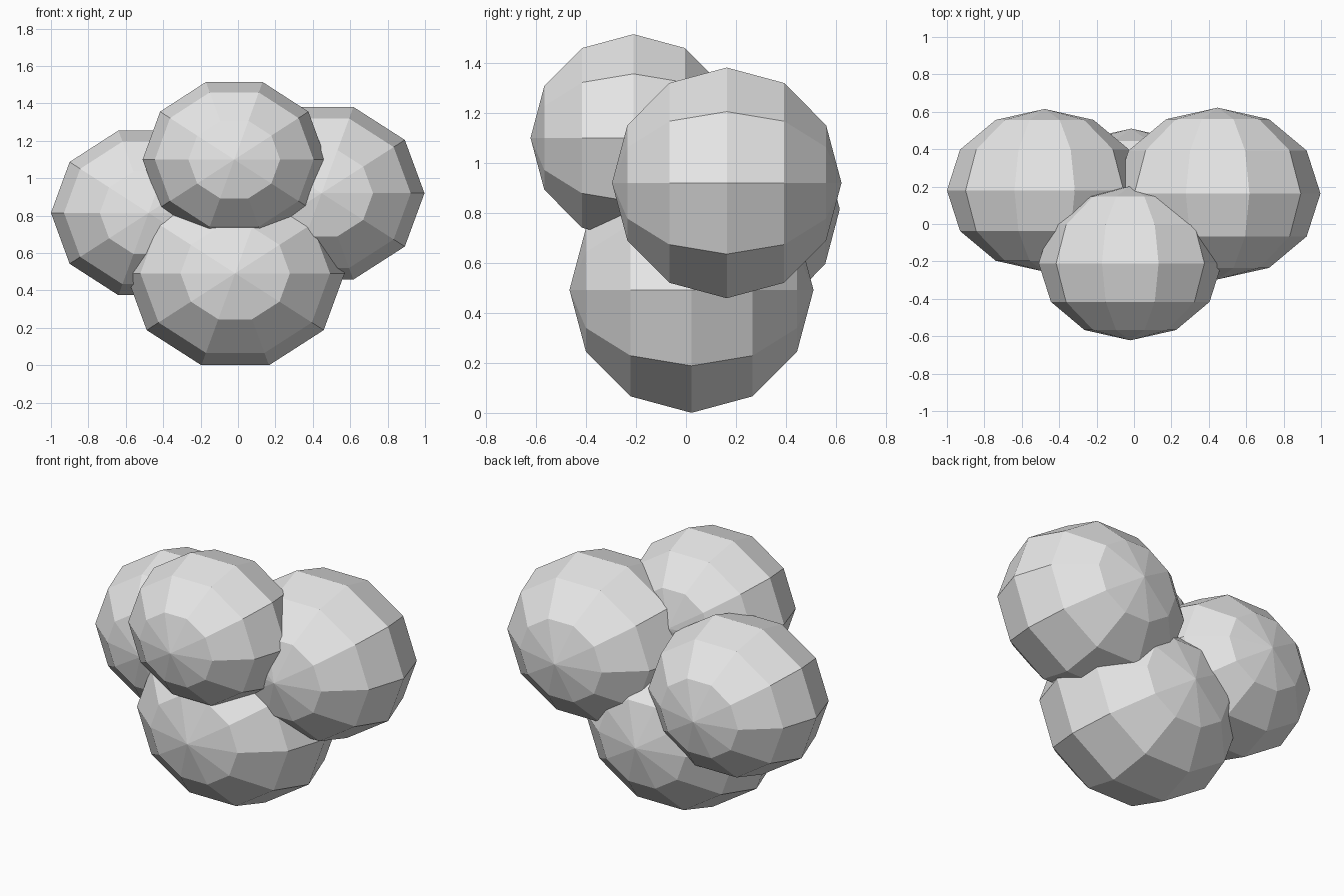
import bpy
import bmesh
from math import sin, cos, pi, tau
from mathutils import Matrix, Vector

cube = bpy.data.objects.get("Cube")
if cube:
    bpy.data.objects.remove(cube)

SEGMENTS = 10
RINGS = 6

# One plain grey material
grey = bpy.data.materials.new("plain grey")
grey.use_nodes = True
colour = (0.8, 0.8, 0.8, 1)
grey.diffuse_color = colour
grey.node_tree.nodes["Principled BSDF"].inputs["Base Color"].default_value = colour


def make_lobe(name, centre, radii):
    """Faceted ellipsoid with its poles at front and back."""
    bm = bmesh.new()
    # Half-circle profile from front pole to back pole
    arc = [bm.verts.new((sin(pi * i / RINGS), -cos(pi * i / RINGS), 0))
           for i in range(RINGS + 1)]
    edges = [bm.edges.new(pair) for pair in zip(arc, arc[1:])]
    bmesh.ops.spin(bm, geom=arc + edges, cent=(0, 0, 0), axis=(0, 1, 0),
                   angle=tau, steps=SEGMENTS)
    bmesh.ops.remove_doubles(bm, verts=bm.verts[:], dist=0.001)
    bmesh.ops.recalc_face_normals(bm, faces=bm.faces[:])
    bm.transform(Matrix.Diagonal(Vector(radii)).to_4x4())
    mesh = bpy.data.meshes.new(name)
    bm.to_mesh(mesh)
    bm.free()
    mesh.materials.append(grey)
    obj = bpy.data.objects.new(name, mesh)
    obj.location = centre
    bpy.context.collection.objects.link(obj)
    return obj


# Four overlapping lobes of the cluster
make_lobe("bottom_lobe", (-0.015, 0.022, 0.492), (0.585, 0.488, 0.517))
make_lobe("top_lobe", (-0.02, -0.21, 1.1), (0.49, 0.412, 0.436))
make_lobe("left_lobe", (0.447, 0.163, 0.92), (0.55, 0.459, 0.485))
make_lobe("right_lobe", (-0.478, 0.18, 0.815), (0.522, 0.435, 0.463))
